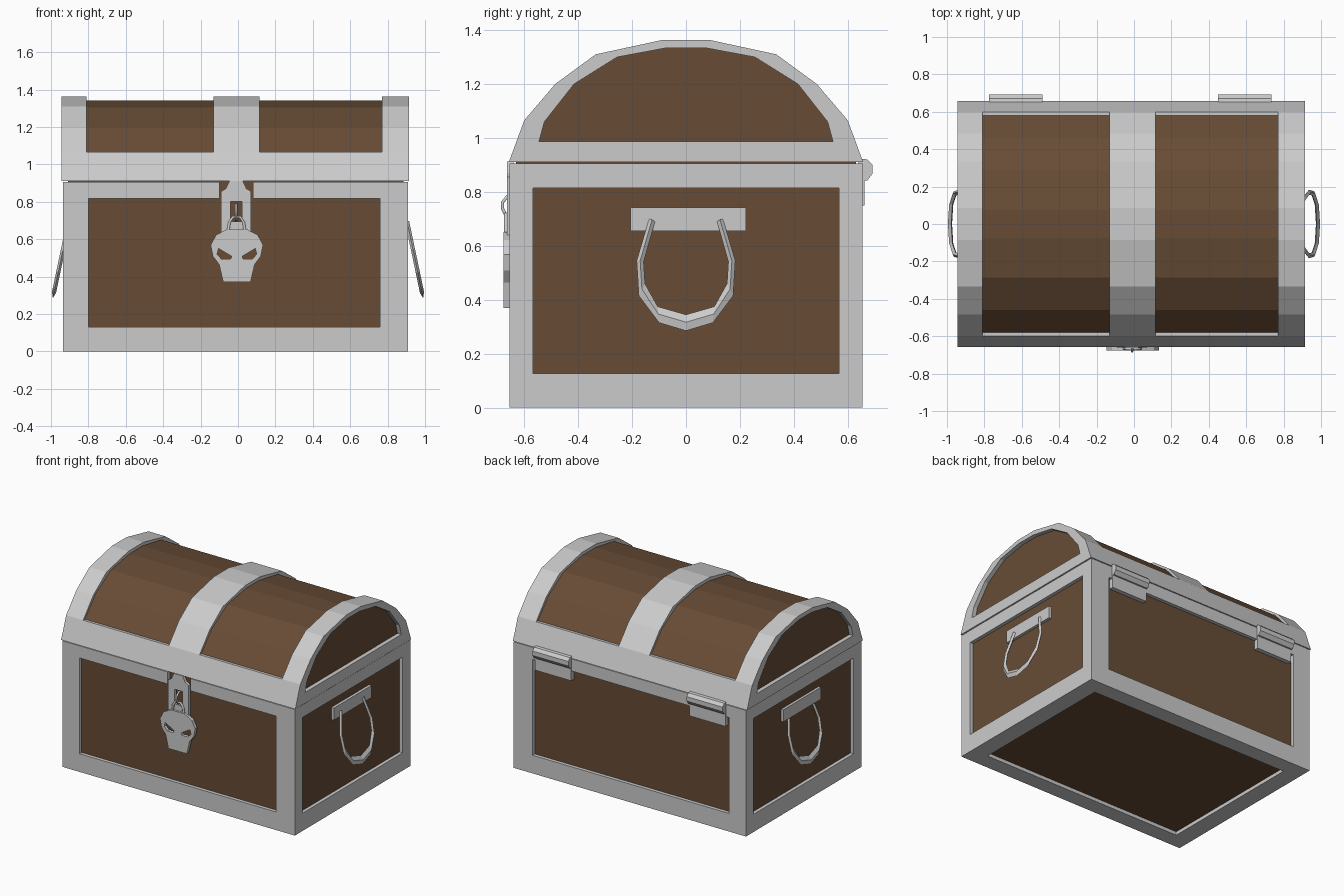
import bpy, bmesh
from mathutils import Vector

if "Cube" in bpy.data.objects:
    bpy.data.objects.remove(bpy.data.objects["Cube"])

wood = bpy.data.materials.new("wood")
wood.diffuse_color = (0.135, 0.072, 0.036, 1)
wood.use_nodes = True
wood.node_tree.nodes["Principled BSDF"].inputs["Base Color"].default_value = wood.diffuse_color


def make(name, verts, faces, mat=None):
    me = bpy.data.meshes.new(name)
    me.from_pydata(verts, [], faces)
    bm = bmesh.new()
    bm.from_mesh(me)
    bmesh.ops.recalc_face_normals(bm, faces=bm.faces)
    bm.to_mesh(me)
    bm.free()
    ob = bpy.data.objects.new(name, me)
    bpy.context.collection.objects.link(ob)
    if mat:
        me.materials.append(mat)
    return ob


def prism(name, pts, axis, a, b, mat=None):
    """Extrude a 2D profile along x (profile in y,z) or y (profile in x,z)."""
    place = (lambda p, t: (t, p[0], p[1])) if axis == 'x' else (lambda p, t: (p[0], t, p[1]))
    n = len(pts)
    verts = [place(p, t) for t in (a, b) for p in pts]
    faces = [tuple(range(n)), tuple(range(n, 2 * n))]
    faces += [(i, (i + 1) % n, n + (i + 1) % n, n + i) for i in range(n)]
    return make(name, verts, faces, mat)


def box(name, x, y, z, mat=None):
    return prism(name, [(x[0], z[0]), (x[1], z[0]), (x[1], z[1]), (x[0], z[1])], 'y', *y, mat)


def cut(ob, *cutters):
    bpy.context.view_layer.objects.active = ob
    for c in cutters:
        m = ob.modifiers.new("cut", 'BOOLEAN')
        m.operation, m.solver, m.object = 'DIFFERENCE', 'EXACT', c
        bpy.ops.object.modifier_apply(modifier=m.name)
        bpy.data.objects.remove(c)


def arch(half):
    """Mirror the right half of a profile, listed from bottom to top."""
    return half + [(-y, z) for y, z in reversed(half)]


def tube(name, pts, r):
    cu = bpy.data.curves.new(name, 'CURVE')
    cu.dimensions, cu.bevel_depth, cu.bevel_resolution = '3D', r, 1
    cu.use_fill_caps = True
    sp = cu.splines.new('POLY')
    sp.points.add(len(pts) - 1)
    for p, co in zip(sp.points, pts):
        p.co = (*co, 1)
    ob = bpy.data.objects.new(name, cu)
    bpy.context.collection.objects.link(ob)


# Body: metal frame with open panels around a wooden core
frame = box("body_frame", (-0.935, 0.91), (-0.655, 0.655), (0, 0.905))
cut(frame,
    box("c", (-2, 2), (-0.567, 0.567), (0.127, 0.815)),
    box("c", (-0.80, 0.76), (-2, 2), (0.13, 0.818)),
    box("c", (-0.81, 0.785), (-0.54, 0.54), (-1, 0.5)),
    box("c", (-0.10, 0.08), (-0.7, -0.6), (0.80, 1)))
box("body_wood", (-0.91, 0.885), (-0.63, 0.63), (0.025, 0.912), wood)

# Lid: arched metal bands and rail around a wooden core
outer = arch([(0.657, 0.91), (0.6, 1.065), (0.485, 1.2), (0.335, 1.31), (0.085, 1.364)])
inner = arch([(0.545, 0.987), (0.525, 1.06), (0.415, 1.2), (0.255, 1.3), (0.072, 1.334)])
lid = prism("lid_frame", outer, 'x', -0.945, 0.915)
cut(lid,
    prism("c", inner, 'x', -2, 2),
    box("c", (-0.81, -0.13), (-1, 1), (1.065, 2)),
    box("c", (0.115, 0.77), (-1, 1), (1.065, 2)))
core = arch([(0.635, 0.912), (0.58, 1.066), (0.46, 1.2), (0.285, 1.305), (0.075, 1.341)])
prism("lid_wood", core, 'x', -0.915, 0.885, wood)

# Hinges on the back
barrel = [(0.64, 0.925), (0.672, 0.92), (0.692, 0.9), (0.692, 0.868), (0.672, 0.842), (0.64, 0.842)]
for x0 in (-0.775, 0.45):
    prism("hinge_barrel", barrel, 'x', x0, x0 + 0.285)
    box("hinge_plate", (x0, x0 + 0.285), (0.62, 0.661), (0.75, 0.85))

# Side handles: diamond-section loops hanging from plates
out_half = [(0.137, 0.70), (0.183, 0.545), (0.175, 0.415), (0.10, 0.315)]
in_half = [(0.115, 0.69), (0.157, 0.54), (0.152, 0.46), (0.105, 0.375)]
outs = out_half + [(0, 0.285)] + [(-y, z) for y, z in reversed(out_half)]
ins = in_half + [(0, 0.345)] + [(-y, z) for y, z in reversed(in_half)]
for s in (1, -1):
    verts, faces = [], []
    for o, i in zip(outs, ins):
        o, i = [Vector((s * (0.905 + (0.69 - z) * 0.21), y, z)) for y, z in (o, i)]
        n = Vector((s * 0.011, 0, 0.002))
        verts += [o, (o + i) / 2 + n, i, (o + i) / 2 - n]
    for k in range(len(outs) - 1):
        faces += [(4 * k + j, 4 * k + (j + 1) % 4, 4 * k + 4 + (j + 1) % 4, 4 * k + 4 + j)
                  for j in range(4)]
    e = len(verts)
    make("side_handle", verts, faces + [(0, 1, 2, 3), (e - 4, e - 3, e - 2, e - 1)])
    x = (0.87, 0.905) if s > 0 else (-0.928, -0.89)
    box("handle_plate", x, (-0.205, 0.222), (0.655, 0.742))

# Hasp with slot, staple and shackle
hasp = prism("hasp", [(-0.09, 0.63), (0.07, 0.63), (0.07, 0.855), (0.045, 0.87), (0.025, 0.912),
                      (-0.045, 0.912), (-0.065, 0.87), (-0.09, 0.855)], 'y', -0.663, -0.64)
cut(hasp, box("c", (-0.04, 0.022), (-1, 0), (0.695, 0.80)))
tube("staple", [(-0.01, y, z) for y, z in [(-0.625, 0.785), (-0.66, 0.786), (-0.68, 0.762),
                                           (-0.68, 0.738), (-0.664, 0.705), (-0.625, 0.70)]], 0.007)
tube("shackle", [(x - 0.008, -0.667, z) for x, z in [(-0.047, 0.63), (-0.038, 0.69), (-0.02, 0.718),
                                                     (0.02, 0.718), (0.038, 0.69), (0.047, 0.63)]], 0.008)

# Skull-shaped padlock with eye holes
half = [(0.073, 0.37), (0.095, 0.465), (0.128, 0.508), (0.14, 0.568), (0.112, 0.622), (0.055, 0.652)]
eye = [(0.028, 0.508), (0.098, 0.55), (0.106, 0.52), (0.082, 0.493), (0.034, 0.493)]
shift = lambda pts, s=1: [(s * x - 0.006, z) for x, z in pts]
skull = prism("padlock", shift(arch(half)), 'y', -0.677, -0.654)
cut(skull, *[prism("c", shift(eye, s), 'y', -1, 0) for s in (1, -1)])
